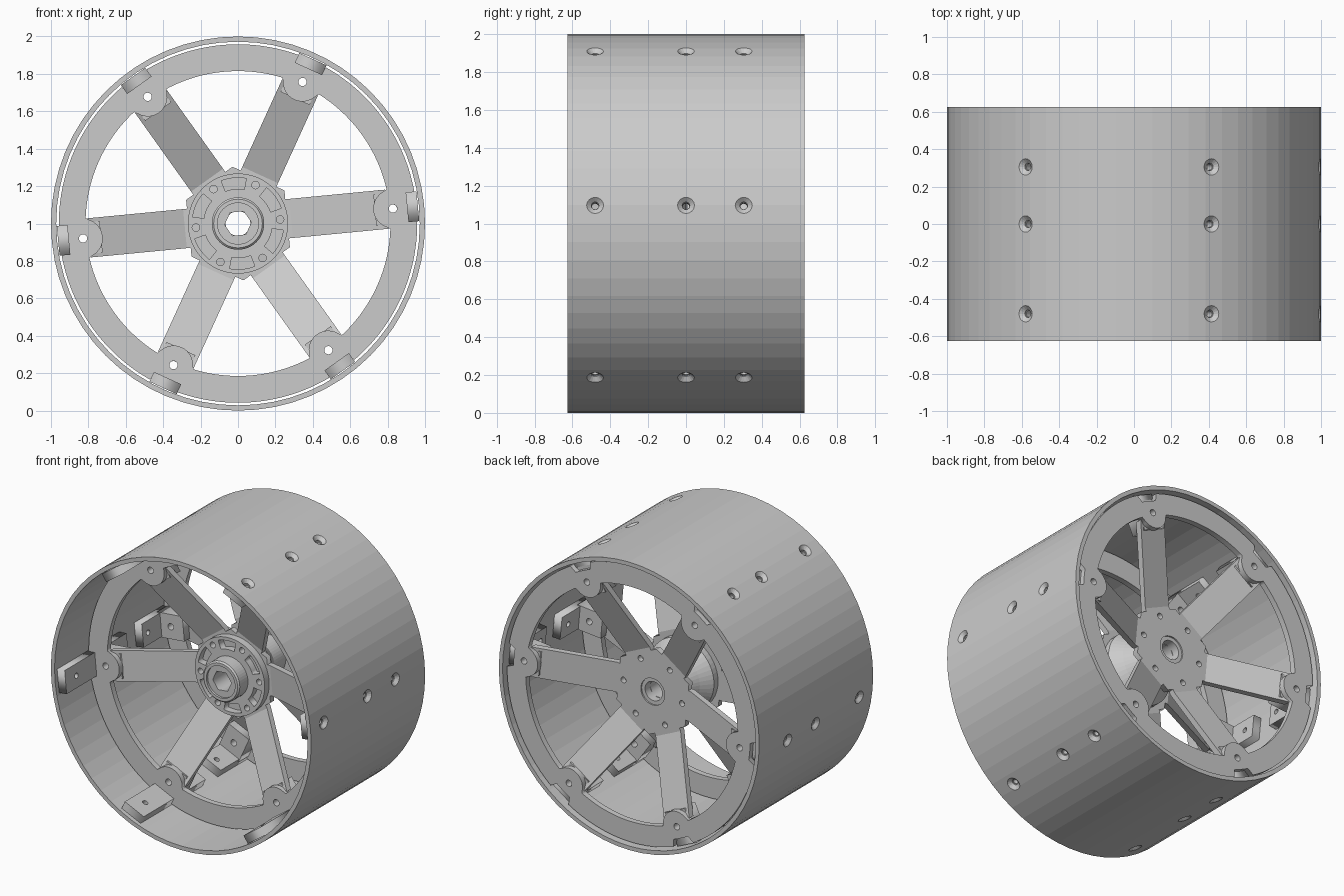
import bpy, bmesh
from math import sin, cos, pi, radians, sqrt
from mathutils import Matrix, Vector

if "Cube" in bpy.data.objects:
    bpy.data.objects.remove(bpy.data.objects["Cube"])

CZ = 1.0
ANG = [radians(5.5 + 60 * k) for k in range(6)]
FRONT = Matrix.Translation((0, 0, CZ)) @ Matrix.Rotation(pi / 2, 4, 'X')  # local z -> -y


def add(name, mesh):
    ob = bpy.data.objects.new(name, mesh)
    bpy.context.collection.objects.link(ob)
    return ob


def circle(x, y, r, n=20, a0=0.0):
    return [(x + r * cos(a0 + 2 * pi * i / n), y + r * sin(a0 + 2 * pi * i / n)) for i in range(n)]


def ring_of_holes(r, hole):
    return [circle(r * cos(a), r * sin(a), hole) for a in ANG]


def slab(name, loops, matrix, lo, hi):
    """Filled outline with holes, extruded from lo to hi along the local z axis."""
    cu = bpy.data.curves.new(name, 'CURVE')
    cu.dimensions, cu.fill_mode, cu.extrude = '2D', 'BOTH', (hi - lo) / 2
    for pts in loops:
        sp = cu.splines.new('POLY')
        sp.points.add(len(pts) - 1)
        for p, (x, y) in zip(sp.points, pts):
            p.co = (x, y, 0, 1)
        sp.use_cyclic_u = True
    tmp = add(name + "_tmp", cu)
    bpy.context.view_layer.update()
    me = bpy.data.meshes.new_from_object(tmp)
    bpy.data.objects.remove(tmp)
    me.transform(matrix @ Matrix.Translation((0, 0, (lo + hi) / 2)))
    return add(name, me)


def y_slab(name, loops, y0, y1):
    return slab(name, loops, FRONT, -max(y0, y1), -min(y0, y1))


def lathe(bm, profile, n, matrix):
    """Closed (radius, height) profile turned around local z."""
    rows = []
    for i in range(n):
        a = 2 * pi * i / n
        rows.append([bm.verts.new(matrix @ Vector((r * cos(a), r * sin(a), h))) for r, h in profile])
    m = len(profile)
    for i in range(n):
        A, B = rows[i], rows[(i + 1) % n]
        for j in range(m):
            k = (j + 1) % m
            bm.faces.new((A[j], B[j], B[k], A[k]))


def finish(name, bm):
    bmesh.ops.remove_doubles(bm, verts=bm.verts, dist=1e-6)
    bmesh.ops.dissolve_degenerate(bm, edges=bm.edges, dist=1e-6)
    bmesh.ops.recalc_face_normals(bm, faces=bm.faces)
    me = bpy.data.meshes.new(name)
    bm.to_mesh(me)
    bm.free()
    return add(name, me)


def radial(a):
    """Local x -> world y, local y -> tangent, local z -> radius."""
    n, t = (cos(a), 0, sin(a)), (-sin(a), 0, cos(a))
    return Matrix(((0, t[0], n[0], 0), (1, 0, 0, 0), (0, t[2], n[2], CZ), (0, 0, 0, 1)))


# Drum with rows of countersunk screw holes
bm = bmesh.new()
lathe(bm, [(1.0, -.625), (1.0, .625), (.972, .625), (.972, -.625)], 64, FRONT)
drum = finish("drum", bm)
bm = bmesh.new()
for a in ANG:
    for y in (-.48, 0, .305):
        M = radial(a) @ Matrix.Translation((y, 0, 0))
        rows = []
        for r, h in ((.02, .95), (.02, .978), (.05, 1.004)):
            rows.append([bm.verts.new(M @ Vector((x, t, h))) for x, t in circle(0, 0, r, 16)])
        bm.faces.new(rows[0])
        bm.faces.new(rows[-1])
        for A, B in zip(rows, rows[1:]):
            for i in range(16):
                j = (i + 1) % 16
                bm.faces.new((A[i], A[j], B[j], B[i]))
cutter = finish("screw_hole_cutter", bm)
mod = drum.modifiers.new("holes", 'BOOLEAN')
mod.operation, mod.solver, mod.object = 'DIFFERENCE', 'EXACT', cutter
cutter.hide_render = True
cutter.hide_viewport = True


def rim_outer(phi):
    return .91 if abs(phi) < radians(4.3) else .958


def rim_inner(phi):
    c, rho = .832, .105
    d = rho ** 2 - (c * sin(phi)) ** 2
    return min(.815, c * cos(phi) - sqrt(d)) if d > 0 else .815


def polar_loop(f, n=288):
    pts = []
    for i in range(n):
        phi = 2 * pi * i / n
        local = (phi + pi / 6) % (pi / 3) - pi / 6
        a, r = phi + ANG[0], f(local)
        pts.append((r * cos(a), r * sin(a)))
    return pts


def rect(x0, x1, y0, y1):
    return [(x0, y0), (x1, y0), (x1, y1), (x0, y1)]


def tab(name, a, y0, y1, hole):
    slab(name, [rect(min(y0, y1), max(y0, y1), -.08, .08), circle(hole, 0, .018, 16)],
         radial(a), .908, .966)


def wheel_plate(tag, face, s, hole_y):
    """Dished spoke plate; s points outwards along y."""
    def Y(d):
        return face - s * d
    # Rim ring with rounded bosses
    y_slab(tag + "_rim_ring", [polar_loop(rim_outer), polar_loop(rim_inner)]
           + ring_of_holes(.832, .022), Y(0), Y(.04))
    # Hub plate
    y_slab(tag + "_hub_plate", [circle(0, 0, .305, 6, ANG[0] + pi / 6), circle(0, 0, .092, 32)]
           + ring_of_holes(.226, .02), Y(.23), Y(.27))
    for a in ANG:
        # Screw block behind each boss
        rot = FRONT @ Matrix.Rotation(a, 4, 'Z')
        ys = sorted((-Y(.035), -Y(.15)))
        slab(tag + "_screw_block", [rect(.735, .93, -.085, .085), circle(.832, 0, .022)], rot, *ys)
        # Sloped spoke
        bm = bmesh.new()
        prof = [(.25, .23), (.285, .23), (.8, .02), (.8, .065), (.285, .27), (.25, .27)]
        R = radial(a)
        sides = [[bm.verts.new(R @ Vector((Y(d), w, r))) for r, d in prof] for w in (-.105, .105)]
        for v in sides:
            bm.faces.new(v)
        for i in range(6):
            j = (i + 1) % 6
            bm.faces.new((sides[0][i], sides[0][j], sides[1][j], sides[1][i]))
        finish(tag + "_spoke", bm)
        # Inward mounting tab against the drum
        tab(tag + "_inner_tab", a, Y(.035), Y(.35), hole_y)


wheel_plate("front", -.27, -1, 0.0)
wheel_plate("back", .595, 1, .305)
for a in ANG:
    tab("front_outer_tab", a, -.60, -.235, -.48)

# Front hub flange with screw holes and curved pockets
slots = []
for a in ANG:
    c, h = a + pi / 6, radians(16)
    arc = [c - h + 2 * h * i / 6 for i in range(7)]
    slots.append([(.245 * cos(t), .245 * sin(t)) for t in arc]
                 + [(.185 * cos(t), .185 * sin(t)) for t in reversed(arc)])
y_slab("hub_flange", [circle(0, 0, .268, 48), circle(0, 0, .11, 48)]
       + ring_of_holes(.226, .02) + slots, -.09, -.04)

# Hub core: stepped nose, hexagonal bore, flared body between the plates
hexagon = circle(0, 0, .072, 6, ANG[0])
y_slab("hub_nose_core", [circle(0, 0, .12, 48), hexagon], -.175, .30)
bm = bmesh.new()
lathe(bm, [(.11, .19), (.13, .19), (.14, .18), (.14, .085), (.11, .085)], 48, FRONT)
finish("hub_nose_collar", bm)
bm = bmesh.new()
lathe(bm, [(.11, 0), (.20, 0), (.25, -.005), (.25, -.05), (.19, -.12), (.14, -.2), (.14, -.325), (.11, -.325)],
      48, FRONT)
body = finish("hub_body", bm)
# Bearing sleeve at the back
y_slab("back_bearing", [circle(0, 0, .092, 32), circle(0, 0, .066, 32)], .29, .355)
